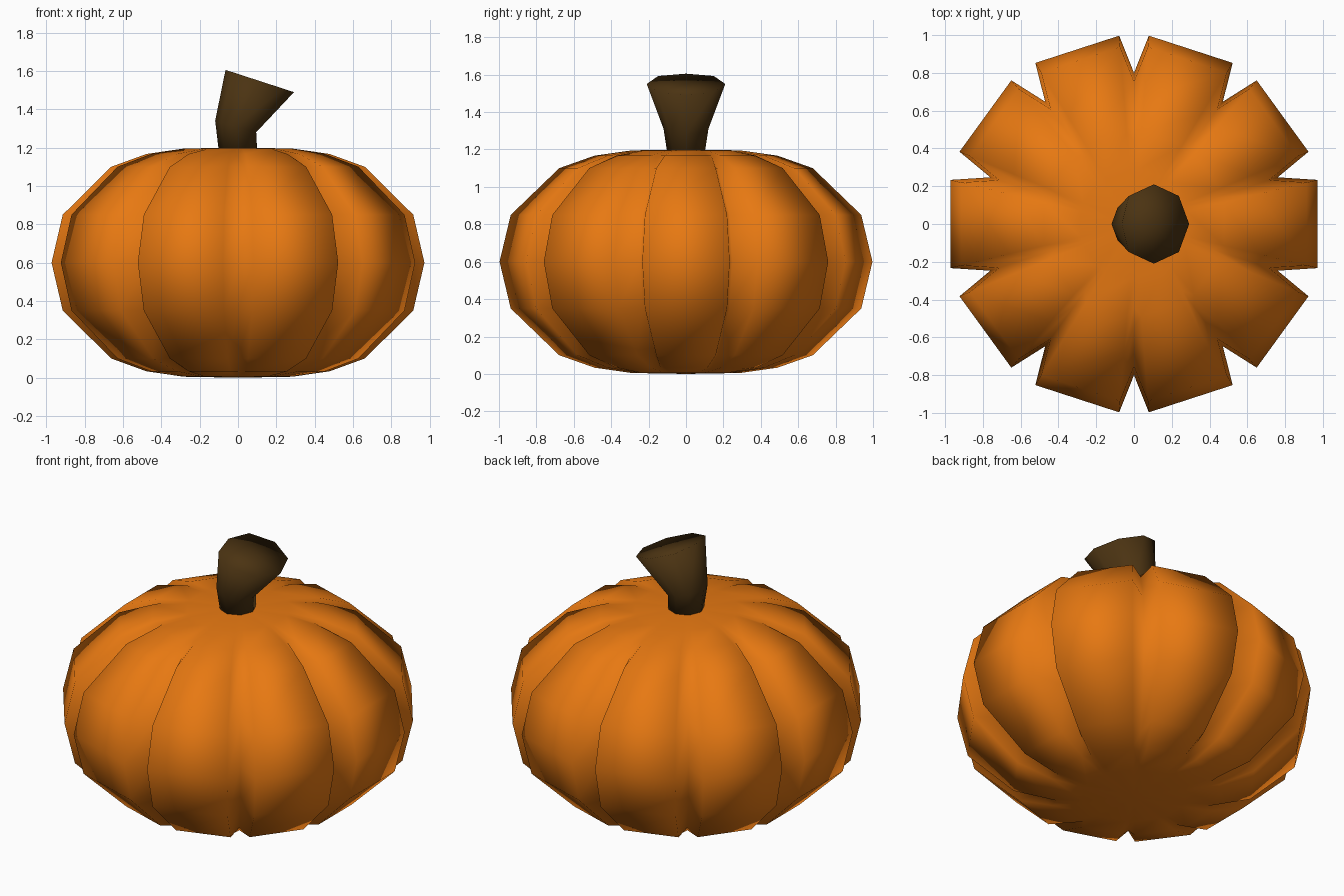
import bpy, bmesh
from math import sin, cos, pi, radians

if "Cube" in bpy.data.objects:
    bpy.data.objects.remove(bpy.data.objects["Cube"])


def material(name, rgb):
    m = bpy.data.materials.new(name)
    m.diffuse_color = (*rgb, 1)
    m.use_nodes = True
    m.node_tree.nodes["Principled BSDF"].inputs["Base Color"].default_value = m.diffuse_color
    return m


def loft(name, rings, bottom, top, mat):
    """Skin a stack of closed rings; cap each end with a fan to a centre point."""
    bm = bmesh.new()
    loops = [[bm.verts.new(p) for p in ring] for ring in rings]
    n = len(loops[0])
    for a, b in zip(loops, loops[1:]):
        for i in range(n):
            j = (i + 1) % n
            bm.faces.new((a[i], a[j], b[j], b[i]))
    for loop, tip in ((loops[0], bottom), (loops[-1], top)):
        c = bm.verts.new(tip)
        for i in range(n):
            bm.faces.new((loop[i], loop[(i + 1) % n], c))
    bmesh.ops.recalc_face_normals(bm, faces=bm.faces[:])
    for f in bm.faces:
        f.smooth = True
    me = bpy.data.meshes.new(name)
    bm.to_mesh(me)
    bm.free()
    me.materials.append(mat)
    ob = bpy.data.objects.new(name, me)
    bpy.context.collection.objects.link(ob)
    return ob


# Pumpkin body: ten flat-faced lobes separated by V grooves
LOBES = 10
half = radians(13.5)
# (lobe radius, groove factor, height above the middle)
upper = [(0.94, 0.80, 0.25), (0.68, 0.80, 0.50), (0.49, 0.90, 0.567), (0.29, 1.0, 0.595)]
profile = [(r, g, 0.6 - h) for r, g, h in reversed(upper)]
profile += [(1.0, 0.80, 0.6)]
profile += [(r, g, 0.6 + h) for r, g, h in upper]


def body_ring(r, g, z):
    pts = []
    for k in range(LOBES):
        c = 2 * pi * k / LOBES
        for a, rad in ((c - half, r), (c + half, r), (c + pi / LOBES, r * g)):
            pts.append((rad * cos(a), rad * sin(a), z))
    return pts


loft("pumpkin_body", [body_ring(*p) for p in profile],
     (0, 0, 0), (0, 0, 1.2), material("orange_skin", (0.8, 0.19, 0.006)))


# Stem: eight-sided, flaring and leaning toward +x, with a slanted cut
def stem_ring(cx, cz, rx, ry, slope, min_x=-1):
    pts = []
    for k in range(8):
        a = 2 * pi * k / 8
        x = max(cx + rx * cos(a), min_x)
        pts.append((x, ry * sin(a), cz + slope * (x - cx)))
    return pts


stem_rings = [
    stem_ring(0, 1.18, 0.10, 0.10, 0),
    stem_ring(-0.012, 1.31, 0.107, 0.12, -0.28),
    stem_ring(0.105, 1.55, 0.187, 0.21, -0.325, -0.065),
]
loft("stem", stem_rings, (0, 0, 1.18), (0.105, 0, 1.55),
     material("stem_brown", (0.07, 0.033, 0.006)))
